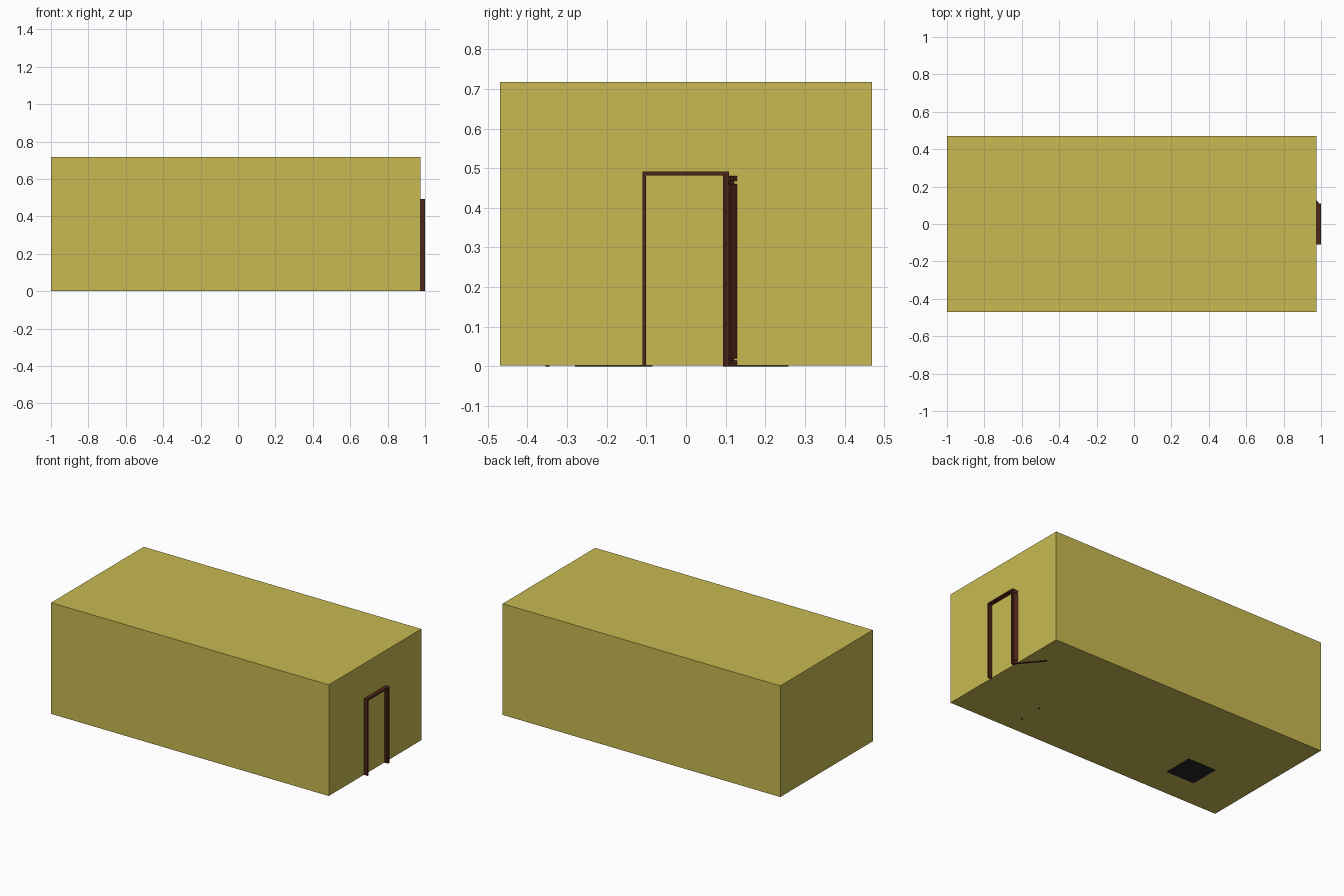
import bpy, math
from mathutils import Matrix, Vector

if "Cube" in bpy.data.objects:
    bpy.data.objects.remove(bpy.data.objects["Cube"])


def material(name, rgb):
    m = bpy.data.materials.new(name)
    m.diffuse_color = (*rgb, 1)
    m.use_nodes = True
    m.node_tree.nodes["Principled BSDF"].inputs["Base Color"].default_value = m.diffuse_color
    return m


wall_paint = material("ochre_wall", (0.58, 0.49, 0.085))
wood = material("dark_wood", (0.075, 0.018, 0.01))
charcoal = material("charcoal", (0.018, 0.018, 0.022))


def box(name, lo, hi, mat, frame=Matrix()):
    """Box between two corners, optionally placed in a local frame."""
    lo, hi = Vector(lo), Vector(hi)
    bpy.ops.mesh.primitive_cube_add(size=1)
    ob = bpy.context.object
    ob.name = name
    size = hi - lo
    ob.data.transform(frame @ Matrix.Translation((lo + hi) / 2)
                      @ Matrix.Diagonal((*size, 1)))
    ob.data.materials.append(mat)
    return ob


# Closed room shell
WALL = 0.975
box("room", (-1, -0.47, 0.002), (WALL, 0.47, 0.717), wall_paint)

# Door frame standing proud of the end wall
box("left_jamb", (WALL, -0.11, 0), (1, -0.101, 0.482), wood)
box("right_jamb", (WALL, 0.099, 0), (1, 0.109, 0.482), wood)
box("right_stop", (WALL, 0.094, 0), (0.99, 0.099, 0.482), wood)
box("frame_header", (WALL, -0.11, 0.482), (1, 0.109, 0.492), wood)

# Door leaf swung into the room; its hinge edge shows through the wall
hinge = Matrix.Translation((0.983, 0.108, 0)) @ Matrix.Rotation(math.radians(130), 4, 'Z')
box("door_leaf", (0, -0.002, 0), (0.19, 0.007, 0.48), wood, hinge)
for name, z0, z1 in (("bottom_rail", 0, 0.014), ("door_panel", 0.02, 0.46),
                     ("top_rail", 0.467, 0.48)):
    box(name, (0, -0.007, z0), (0.19, -0.002, z1), wood, hinge)

# Furniture bases that come through the underside of the floor
box("dark_base", (-0.68, -0.28, 0), (-0.48, -0.085, 0.02), charcoal)
for i, y in enumerate((-0.349, -0.195)):
    box(f"furniture_foot_{i + 1}", (0.539, y - 0.005, 0), (0.549, y + 0.005, 0.03), charcoal)
